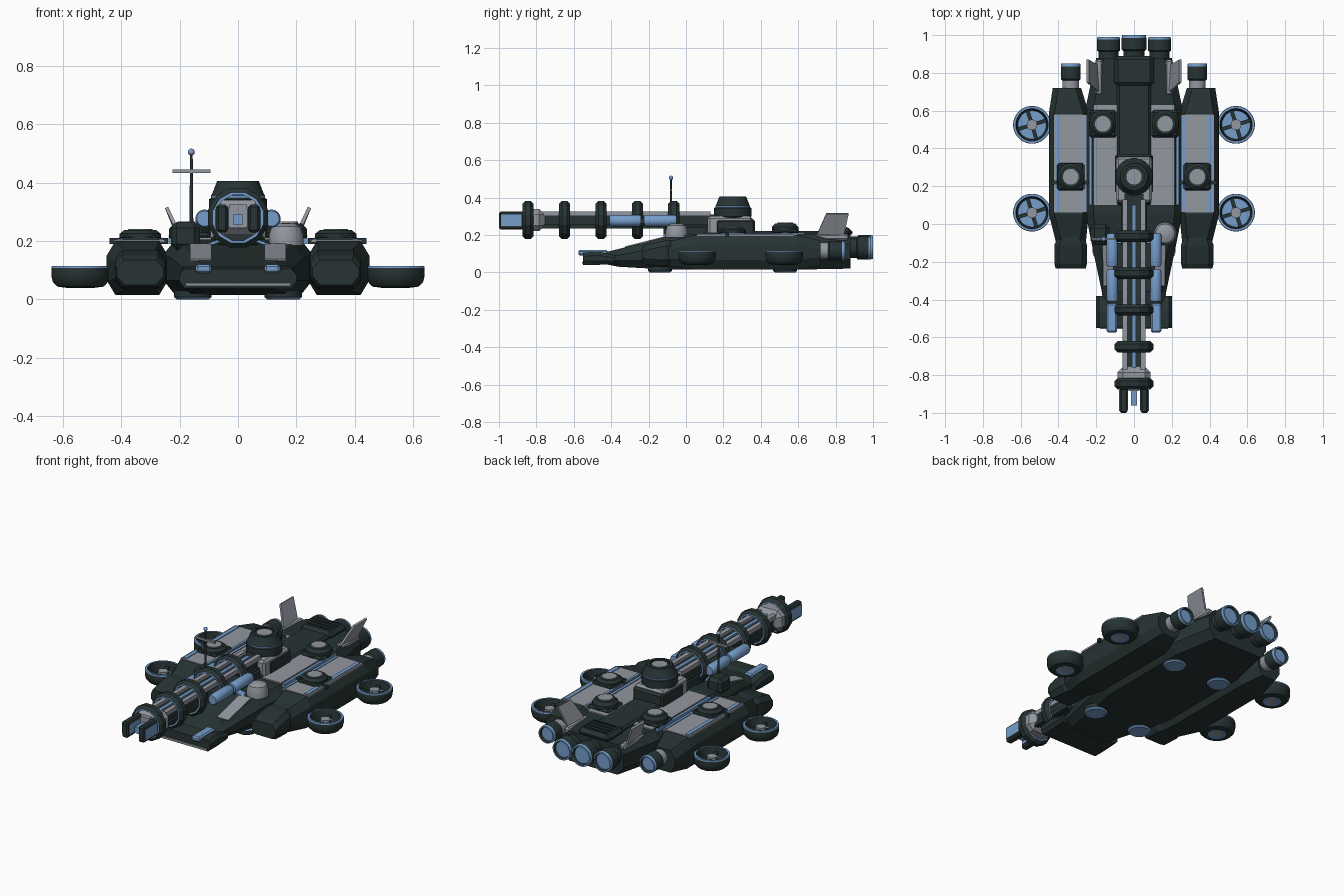
import bpy, bmesh, math
from mathutils import Matrix, Vector

cube = bpy.data.objects.get("Cube")
if cube:
    bpy.data.objects.remove(cube, do_unlink=True)


def material(name, rgb):
    m = bpy.data.materials.new(name)
    m.use_nodes = True
    m.diffuse_color = (*rgb, 1)
    m.node_tree.nodes["Principled BSDF"].inputs["Base Color"].default_value = (*rgb, 1)
    return m


MATS = [material("dark_armour", (0.02, 0.033, 0.033)),
        material("light_grey_panel", (0.29, 0.31, 0.35)),
        material("blue_metal", (0.18, 0.34, 0.6))]
DARK, GREY, BLUE = range(3)
SIDES = ((-1, "right"), (1, "left"))


def finish(name, bm, smooth=False):
    bmesh.ops.recalc_face_normals(bm, faces=bm.faces)
    mesh = bpy.data.meshes.new(name)
    bm.to_mesh(mesh)
    bm.free()
    for m in MATS:
        mesh.materials.append(m)
    ob = bpy.data.objects.new(name, mesh)
    bpy.context.collection.objects.link(ob)
    if smooth:
        bpy.ops.object.select_all(action="DESELECT")
        ob.select_set(True)
        bpy.context.view_layer.objects.active = ob
        bpy.ops.object.shade_smooth_by_angle()
    return ob


def box(name, x, y, z, mat=DARK, bevel=0, rot=(0, 0, 0)):
    """Box from (min, max) ranges, turned about its centre."""
    bm = bmesh.new()
    bmesh.ops.create_cube(bm, size=1)
    size = [r[1] - r[0] for r in (x, y, z)]
    bmesh.ops.scale(bm, vec=size, verts=bm.verts)
    if bevel:
        bmesh.ops.bevel(bm, geom=bm.edges[:], offset=bevel, segments=1, affect="EDGES")
    for f in bm.faces:
        f.material_index = mat
    ob = finish(name, bm)
    ob.location = [sum(r) / 2 for r in (x, y, z)]
    ob.rotation_euler = rot
    return ob


def lathe(name, profile, mats, loc, axis="Z", segs=24, closed=False):
    """Spin (radius, height) points; one colour per profile segment."""
    bm = bmesh.new()
    rings = []
    for r, h in profile:
        if r == 0:
            rings.append([bm.verts.new((0, 0, h))] * segs)
        else:
            rings.append([bm.verts.new((r * math.cos(a), r * math.sin(a), h))
                          for a in (math.tau * (i + 0.5) / segs for i in range(segs))])
    pairs = list(zip(rings, rings[1:] + rings[:1]))
    if not closed:
        pairs.pop()
    for (a, b), mat in zip(pairs, mats):
        for i in range(segs):
            j = (i + 1) % segs
            f = bm.faces.new(list(dict.fromkeys((a[i], a[j], b[j], b[i]))))
            f.material_index = mat
    if axis == "Y":
        bm.transform(Matrix.Rotation(-math.pi / 2, 4, "X"))
    ob = finish(name, bm, segs > 16)
    ob.location = loc
    return ob


def hull(name, stations, chamfer=(0.04, 0.05), mat=DARK):
    """Loft chamfered sections (y, centre x, half width, bottom, top)."""
    bm = bmesh.new()
    cx, cz = chamfer
    rows = []
    for y, c, w, lo, hi in stations:
        k = min(cz, (hi - lo) * 0.35)
        pts = ((-w + cx, lo), (w - cx, lo), (w, lo + k), (w, hi - k),
               (w - cx, hi), (-w + cx, hi), (-w, hi - k), (-w, lo + k))
        rows.append([bm.verts.new((c + x, y, z)) for x, z in pts])
    for a, b in zip(rows, rows[1:]):
        for i in range(8):
            j = (i + 1) % 8
            bm.faces.new((a[i], a[j], b[j], b[i]))
    bm.faces.new(rows[0])
    bm.faces.new(rows[-1])
    for f in bm.faces:
        f.material_index = mat
    return finish(name, bm)


def hatch(name, x, y, z, h):
    """Stepped square mount with a round light cap."""
    box(name + "_base", (x - 0.073, x + 0.073), (y - 0.073, y + 0.073), (z, z + h * 0.4), DARK, 0.012)
    lathe(name + "_drum", [(0.072, 0), (0.072, h * 0.6), (0.055, h * 0.9), (0.042, h * 0.9),
                           (0.042, h), (0, h)], [DARK, DARK, DARK, GREY, GREY], (x, y, z), segs=16)


def engine(name, x, y0, y1, z, r, collar=DARK):
    """Rear-facing thruster with a blue nozzle disc."""
    length = y1 - y0
    lathe(name, [(0, 0), (r * 0.85, 0), (r * 0.85, length * 0.4), (r, length * 0.45), (r, length * 0.9),
                 (r * 0.95, length), (r * 0.82, length), (r * 0.75, length * 0.9), (0, length * 0.9)],
          [collar, collar, DARK, DARK, BLUE, BLUE, DARK, BLUE], (x, y0, z), "Y")


# Central hull and nose
hull("central_hull", [(-0.46, 0, 0.16, 0.05, 0.10), (-0.36, 0, 0.17, 0.03, 0.125),
                      (-0.1, 0, 0.225, 0.015, 0.19), (0.05, 0, 0.255, 0.015, 0.205),
                      (0.62, 0, 0.255, 0.015, 0.205), (0.88, 0, 0.2, 0.02, 0.2)])
hull("nose_plate", [(-0.55, 0, 0.2, 0.04, 0.105), (-0.47, 0, 0.2, 0.04, 0.112),
                    (-0.38, 0, 0.2, 0.045, 0.09)], (0.015, 0.02))
box("nose_strip", (-0.18, 0.18), (-0.556, -0.54), (0.046, 0.056), GREY)
box("spine", (-0.09, 0.09), (0.1, 0.88), (0.19, 0.222), DARK, 0.012)
box("rear_vent", (-0.105, 0.105), (0.73, 0.89), (0.19, 0.238), DARK, 0.02)
for i in range(4):
    box("vent_slat", (-0.075, 0.075), (0.765 + i * 0.03, 0.773 + i * 0.03), (0.235, 0.243))

slope = math.atan2(0.065, 0.26)
for s, side in SIDES:
    def span(a, b):
        return tuple(sorted((s * a, s * b)))

    # Hull panels, nose plates and fins
    box(side + "_hull_panel", span(0.09, 0.215), (0.1, 0.63), (0.2, 0.212), GREY)
    box(side + "_hull_seam", span(0.222, 0.238), (0.1, 0.6), (0.19, 0.21), BLUE, 0, (0, 0, 0))
    box(side + "_slope_panel", span(0.09, 0.165), (-0.33, -0.11), (0.158, 0.165), GREY, 0, (slope, 0, 0))
    box(side + "_nose_runner", span(0.09, 0.145), (-0.575, -0.42), (0.09, 0.12), BLUE, 0.008)
    box(side + "_brace", span(0.05, 0.14), (-0.12, -0.08), (0.185, 0.195), BLUE, 0, (0, s * 0.35, 0))
    bm = bmesh.new()
    bm.faces.new([bm.verts.new((s * x, y, z)) for x, y, z in
                  ((0.18, 0.69, 0.18), (0.19, 0.84, 0.18), (0.245, 0.87, 0.315), (0.245, 0.75, 0.315))])
    bm.faces[:][0].material_index = GREY
    fin = finish(side + "_fin", bm)
    solid = fin.modifiers.new("thickness", "SOLIDIFY")
    solid.thickness, solid.offset = 0.012, 0
    box(side + "_tail_cheek", span(0.165, 0.205), (0.68, 0.87), (0.17, 0.206), GREY, 0.01)

    # Side pod
    hull(side + "_pod", [(-0.15, s * 0.33, 0.07, 0.04, 0.15), (0.05, s * 0.345, 0.105, 0.015, 0.2),
                         (0.59, s * 0.345, 0.105, 0.015, 0.2), (0.72, s * 0.355, 0.075, 0.035, 0.17)],
         (0.03, 0.05))
    hull(side + "_pod_nose", [(-0.235, s * 0.335, 0.08, 0.05, 0.135), (-0.21, s * 0.335, 0.086, 0.04, 0.15),
                              (-0.11, s * 0.335, 0.086, 0.035, 0.17), (-0.05, s * 0.335, 0.06, 0.04, 0.17)],
         (0.025, 0.03))
    box(side + "_pod_panel", span(0.25, 0.425), (0.06, 0.58), (0.195, 0.205), GREY)
    for a, b in ((0.255, 0.27), (0.392, 0.415)):
        box(side + "_pod_stripe", span(a, b), (0.07, 0.57), (0.203, 0.209), BLUE)
    box(side + "_pod_band", span(0.24, 0.44), (0.21, 0.23), (0.19, 0.21))

    # Hatches and engines
    hatch(side + "_pod_hatch", s * 0.335, 0.25, 0.2, 0.042)
    hatch(side + "_hull_hatch", s * 0.165, 0.53, 0.205, 0.062)
    engine(side + "_pod_engine", s * 0.335, 0.7, 0.85, 0.115, 0.053, GREY)
    engine(side + "_main_engine", s * 0.135, 0.86, 0.99, 0.13, 0.062)

    # Lift fans and belly pads
    for y, end in ((0.06, "front"), (0.525, "rear")):
        n = side + "_" + end
        lathe(n + "_fan_shell", [(0, 0.045), (0.03, 0.045), (0.05, 0.04), (0.08, 0.044), (0.095, 0.06),
                                 (0.1, 0.08), (0.1, 0.108), (0.098, 0.115), (0.086, 0.115),
                                 (0.075, 0.065), (0, 0.065)],
              [GREY, BLUE, DARK, DARK, DARK, DARK, BLUE, BLUE, DARK, BLUE], (s * 0.54, y, 0), segs=32)
        lathe(n + "_fan_hub", [(0.028, 0.06), (0.028, 0.1), (0, 0.1)], [GREY, GREY], (s * 0.54, y, 0))
        for turn in (0.3, 0.3 + math.pi / 2):
            box(n + "_fan_spoke", (s * 0.54 - 0.08, s * 0.54 + 0.08), (y - 0.01, y + 0.01),
                (0.075, 0.09), DARK, 0, (0, 0, turn))
    for y in (-0.14, 0.53):
        lathe(side + "_belly_pad", [(0, 0), (0.055, 0), (0.065, 0.008), (0.065, 0.03)],
              [BLUE, BLUE, DARK], (s * 0.155, y, 0))

    # Gun rails, side tubes and muzzle prongs
    box(side + "_top_rail", span(0.035, 0.062), (-0.78, 0.13), (0.3, 0.326), GREY)
    box(side + "_lower_rail", span(0.035, 0.062), (-0.78, 0.13), (0.235, 0.258), DARK)
    for y0, y1 in ((-0.41, -0.24), (-0.225, -0.05)):
        lathe(side + "_side_tube", [(0, 0), (0.026, 0), (0.031, 0.012), (0.031, y1 - y0 - 0.012),
                                    (0.026, y1 - y0), (0, y1 - y0)], [BLUE] * 5,
              (s * 0.115, y0, 0.277), "Y")
    box(side + "_tube_bracket", span(0.05, 0.11), (-0.36, -0.1), (0.262, 0.29))
    box(side + "_muzzle_prong", span(0.035, 0.075), (-1, -0.84), (0.23, 0.325), DARK, 0.008)
    box(side + "_prong_plate", span(0.073, 0.079), (-0.99, -0.88), (0.247, 0.31), BLUE)
    box(side + "_prong_liner", span(0.031, 0.037), (-0.985, -0.86), (0.25, 0.31), BLUE)

engine("centre_engine", 0, 0.86, 1.0, 0.135, 0.066)

# Gun barrel and collar
box("gun_core", (-0.05, 0.05), (-0.84, 0.16), (0.24, 0.308))
box("gun_top_strip", (-0.01, 0.01), (-0.76, 0.1), (0.3, 0.318), BLUE)
box("gun_collar", (-0.088, 0.088), (-0.875, -0.755), (0.22, 0.34), GREY, 0.03)
box("muzzle_plate", (-0.03, 0.03), (-0.885, -0.86), (0.245, 0.325), GREY)
box("muzzle_bore", (-0.015, 0.015), (-0.96, -0.88), (0.255, 0.292), BLUE)
box("gun_cradle", (-0.07, 0.07), (-0.12, 0.2), (0.18, 0.25), DARK, 0.01)
for i in range(5):
    lathe("barrel_ring", [(0.08, -0.03), (0.09, -0.03), (0.106, -0.014), (0.106, 0.014),
                          (0.09, 0.03), (0.08, 0.03)], [BLUE, DARK, DARK, DARK, BLUE, DARK],
          (0, -0.845 + i * 0.195, 0.28), "Y", 12, True)

# Turret
box("turret_base", (-0.095, 0.095), (0.115, 0.355), (0.2, 0.3), GREY, 0.012)
box("turret_face", (-0.1, 0.1), (0.16, 0.37), (0.2, 0.285), DARK, 0.012)
lathe("turret_dome", [(0.09, 0), (0.1, 0.01), (0.1, 0.055), (0.094, 0.06), (0.094, 0.068), (0.09, 0.072),
                      (0.072, 0.118), (0.056, 0.118), (0.056, 0.108), (0.044, 0.108), (0.044, 0.116), (0, 0.116)],
      [DARK, DARK, DARK, BLUE, DARK, DARK, DARK, DARK, DARK, GREY, GREY], (0, 0.25, 0.288))

# Sensor dome and antenna
lathe("sensor_dome", [(0.06, 0), (0.06, 0.035), (0.05, 0.065), (0.03, 0.075), (0, 0.077)],
      [GREY] * 4, (0.165, -0.05, 0.185))
box("antenna_base", (-0.23, -0.13), (-0.11, 0.0), (0.17, 0.265), DARK, 0.02)
lathe("antenna_pole", [(0.01, 0), (0.006, 0.1), (0.005, 0.3)], [DARK] * 2, (-0.16, -0.08, 0.2), segs=12)
box("antenna_crossbar", (-0.225, -0.095), (-0.086, -0.074), (0.434, 0.445), GREY)
lathe("antenna_tip", [(0.012 * math.sin(math.pi * i / 8), -0.012 * math.cos(math.pi * i / 8))
                      if 0 < i < 8 else (0, 0.012 * (i - 4) / 4) for i in range(9)],
      [BLUE] * 8, (-0.16, -0.08, 0.505), segs=20)
